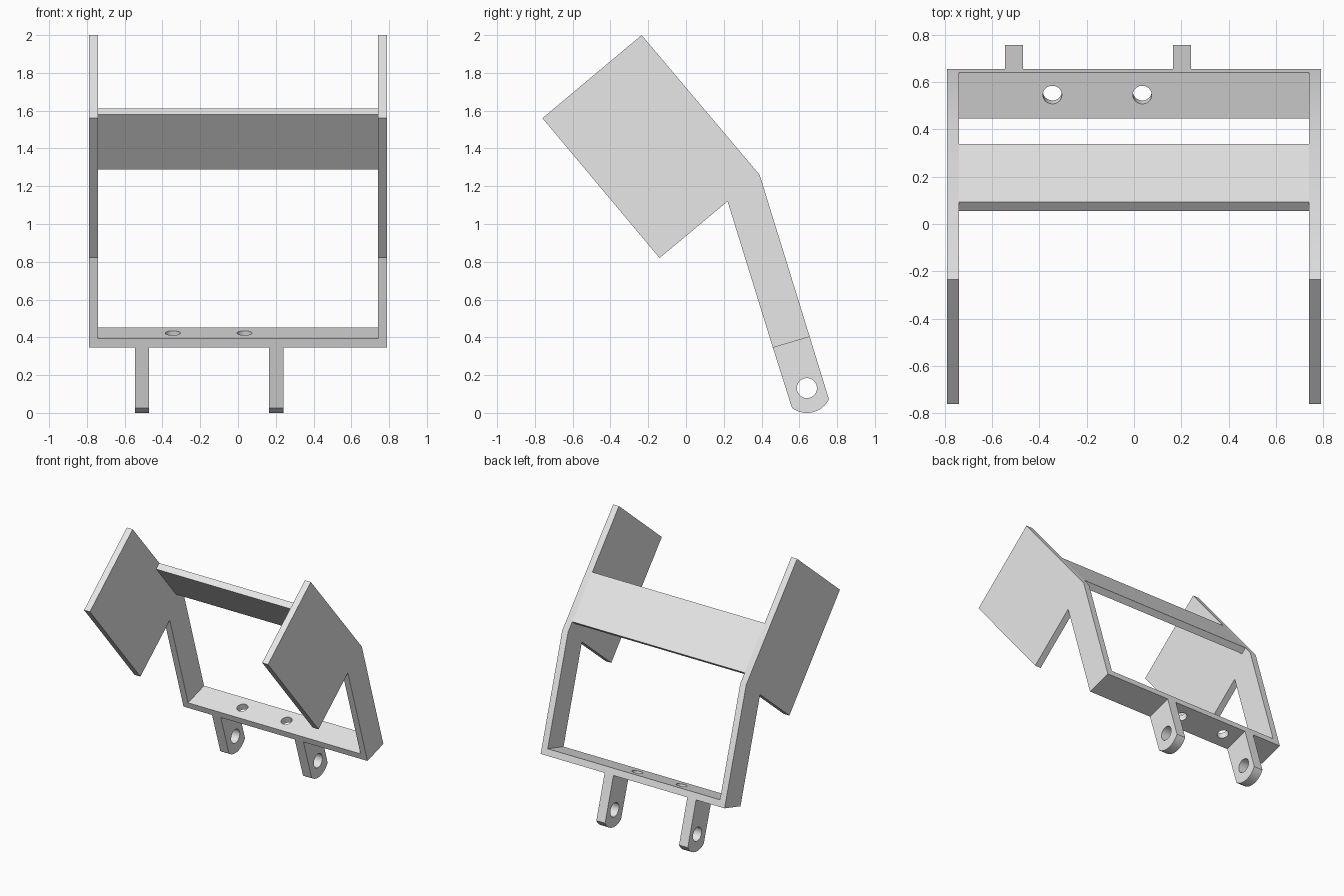
import bpy, bmesh
from math import cos, sin, radians, atan2, pi
from mathutils import Vector, Matrix

if "Cube" in bpy.data.objects:
    bpy.data.objects.remove(bpy.data.objects["Cube"], do_unlink=True)

grey = bpy.data.materials.new("light_grey")
grey.use_nodes = True
grey.diffuse_color = (0.8, 0.8, 0.8, 1)
grey.node_tree.nodes["Principled BSDF"].inputs["Base Color"].default_value = (0.8, 0.8, 0.8, 1)


def finish(name, bm):
    """Turn a bmesh into a named grey object."""
    bmesh.ops.recalc_face_normals(bm, faces=bm.faces)
    mesh = bpy.data.meshes.new(name)
    bm.to_mesh(mesh)
    bm.free()
    mesh.materials.append(grey)
    obj = bpy.data.objects.new(name, mesh)
    bpy.context.collection.objects.link(obj)
    return obj


def extrude_profile(name, profile, x0, x1):
    """Extrude a (y, z) outline from x0 to x1."""
    bm = bmesh.new()
    face = bm.faces.new([bm.verts.new((x0, p[0], p[1])) for p in profile])
    out = bmesh.ops.extrude_face_region(bm, geom=[face])
    verts = [v for v in out["geom"] if isinstance(v, bmesh.types.BMVert)]
    bmesh.ops.translate(bm, verts=verts, vec=(x1 - x0, 0, 0))
    return finish(name, bm)


def drill(obj, centre, axis, radius):
    """Cut a round hole through obj along axis."""
    bm = bmesh.new()
    turn = Vector(axis).to_track_quat("Z", "Y").to_matrix().to_4x4()
    bmesh.ops.create_cone(bm, cap_ends=True, segments=48, radius1=radius, radius2=radius,
                          depth=0.3, matrix=Matrix.Translation(centre) @ turn)
    cutter = finish("hole_cutter", bm)
    cutter.hide_render = True
    mod = obj.modifiers.new("hole", "BOOLEAN")
    mod.operation, mod.solver, mod.object = "DIFFERENCE", "EXACT", cutter
    bpy.context.view_layer.objects.active = obj
    bpy.ops.object.modifier_apply(modifier=mod.name)
    bpy.data.objects.remove(cutter, do_unlink=True)


# Key points of the side outline, as (y, z)
top, bend = Vector((-0.235, 2.0)), Vector((0.39, 1.26))
elbow = Vector((0.22, 1.12))
foot_front, foot_back = Vector((0.46, 0.345)), Vector((0.655, 0.403))
outer, inner, wall = 0.79, 0.74, 0.05

# Side plates with their slanted arms
side = [top, (-0.76, 1.56), (-0.14, 0.82), elbow, foot_front, foot_back, bend]
for name, s in (("left", 1), ("right", -1)):
    extrude_profile(name + "_side_plate", side, s * inner, s * outer)

# Upper cross plate, flush with the back of the side plates
slope = (bend - top).normalized()
inward = Vector((slope.y, -slope.x)) * wall
a, b = top + slope * 0.507, top + slope * 0.888
extrude_profile("upper_cross_plate", [a, b, b + inward, a + inward], -inner, inner)

# Lower cross plate with two bolt holes
up = (elbow - foot_front).normalized()
lower = extrude_profile("lower_cross_plate",
                        [foot_front, foot_back, foot_back + up * wall, foot_front + up * wall],
                        -inner, inner)
for x in (-0.345, 0.035):
    drill(lower, (x, 0.553, 0.4), (0, up.x, up.y), 0.04)

# Hinge lugs with rounded ends and pin holes
pin, radius = Vector((0.64, 0.131)), 0.131
arc = [pin + radius * Vector((cos(t), sin(t)))
       for t in (radians(-27 - 100 * i / 16) for i in range(17))]
for name, x in (("left", 0.165), ("right", -0.545)):
    lug = extrude_profile(name + "_hinge_lug", [foot_front, foot_back] + arc, x, x + 0.075)
    drill(lug, (x + 0.0375, pin.x, pin.y), (1, 0, 0), 0.053)

# Smooth the round surfaces, keep the edges sharp
bpy.ops.object.select_all(action="DESELECT")
for obj in bpy.context.collection.objects:
    if obj.type == "MESH" and obj.name.endswith(("plate", "lug")):
        obj.select_set(True)
        bpy.context.view_layer.objects.active = obj
bpy.ops.object.shade_smooth_by_angle(angle=radians(30))
